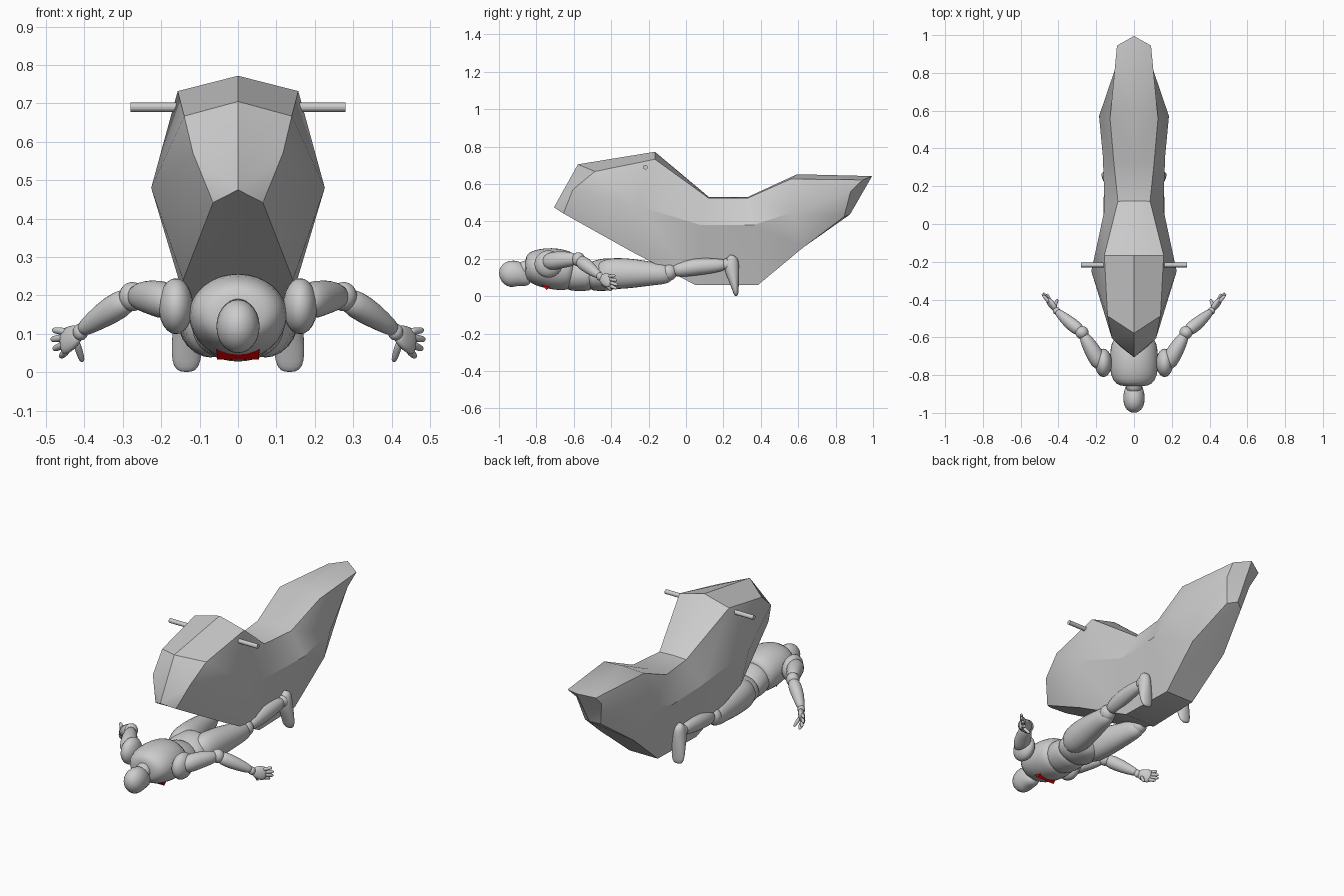
import bpy, bmesh, math
from mathutils import Vector


def finish(name, bm, mirror=False, subsurf=0, angle=35):
    bmesh.ops.recalc_face_normals(bm, faces=bm.faces)
    me = bpy.data.meshes.new(name)
    bm.to_mesh(me)
    bm.free()
    me.polygons.foreach_set("use_smooth", [True] * len(me.polygons))
    if not subsurf:
        me.set_sharp_from_angle(angle=math.radians(angle))
    ob = bpy.data.objects.new(name, me)
    bpy.context.collection.objects.link(ob)
    if mirror:
        m = ob.modifiers.new("mirror", 'MIRROR')
        m.use_mirror_merge = False
    if subsurf:
        s = ob.modifiers.new("smooth", 'SUBSURF')
        s.levels = s.render_levels = subsurf
    return ob


def tube(name, rings, mirror=True, sides=12):
    """Smooth limb through rings of (x, y, z, half width, half depth)."""
    bm = bmesh.new()
    pts = [Vector(r[:3]) for r in rings]
    loops = []
    for i, r in enumerate(rings):
        t = (pts[min(i + 1, len(pts) - 1)] - pts[max(i - 1, 0)]).normalized()
        u = Vector((1, 0, 0))
        u = (u - t * u.dot(t)).normalized()
        v = t.cross(u)
        loops.append([bm.verts.new(pts[i] + u * r[3] * math.cos(a) + v * r[4] * math.sin(a))
                      for a in (2 * math.pi * k / sides for k in range(sides))])
    for a, b in zip(loops, loops[1:]):
        for k in range(sides):
            j = (k + 1) % sides
            bm.faces.new((a[k], a[j], b[j], b[k]))
    bm.faces.new(loops[0])
    bm.faces.new(loops[-1])
    return finish(name, bm, mirror, 1)


def ball(name, loc, size, mirror=True):
    bm = bmesh.new()
    bmesh.ops.create_uvsphere(bm, u_segments=20, v_segments=12, radius=1)
    for v in bm.verts:
        v.co = Vector([c * s for c, s in zip(v.co, size)]) + Vector(loc)
    return finish(name, bm, mirror, angle=60)


# faceted hull: half sections of top, shoulder, side, lower, bottom
sections = [
    [(0, -.578, .705), (.14, -.487, .667), (.117, -.605, .57), (.065, -.655, .442), (0, -.706, .475)],
    [(0, -.166, .772), (.157, -.166, .732), (.226, -.25, .48), (.143, -.294, .24), (0, -.294, .245)],
    [(0, .123, .53), (.085, .12, .525), (.155, .08, .38), (.1, .05, .06), (0, .05, .06)],
    [(0, .33, .53), (.107, .33, .525), (.165, .36, .38), (.09, .385, .06), (0, .385, .06)],
    [(0, .594, .652), (.127, .56, .627), (.185, .571, .45), (.11, .626, .26), (0, .626, .26)],
    [(0, .995, .642), (.09, .945, .622), (.08, .88, .56), (.05, .845, .425), (0, .877, .437)],
]
bm = bmesh.new()
for sx in (1, -1):
    rows = [[bm.verts.new((sx * x, y, z)) for x, y, z in s] for s in sections]
    for a, b in zip(rows, rows[1:]):
        for k in range(4):
            bm.faces.new((a[k], a[k + 1], b[k + 1], b[k]))
    for e in (rows[0], rows[-1]):
        bm.faces.new((e[0], e[1], e[2], e[4]))
        bm.faces.new((e[2], e[3], e[4]))
bmesh.ops.remove_doubles(bm, verts=bm.verts, dist=1e-4)
finish("hull", bm, angle=30)

# handlebar
bpy.ops.mesh.primitive_cylinder_add(vertices=16, radius=.0125, depth=.56,
                                    location=(0, -.217, .69), rotation=(0, math.pi / 2, 0))
bpy.context.object.name = "handlebar"

# head, neck
tube("head", [(0, -1.0, .125, .012, .015), (0, -.985, .125, .042, .05), (0, -.95, .122, .059, .074),
              (0, -.91, .119, .06, .076), (0, -.875, .105, .053, .064), (0, -.845, .075, .035, .03),
              (0, -.835, .068, .015, .012)], False)
tube("neck", [(0, -.89, .14, .04, .042), (0, -.865, .145, .043, .045), (0, -.82, .15, .055, .055)], False)

# torso
tube("chest", [(0, -.86, .16, .05, .045), (0, -.85, .16, .1, .075), (0, -.8, .155, .128, .1),
               (0, -.73, .15, .132, .113), (0, -.66, .14, .128, .113), (0, -.61, .13, .115, .1),
               (0, -.6, .13, .08, .07)], False, 16)
tube("abdomen", [(0, -.66, .13, .09, .085), (0, -.6, .12, .108, .097), (0, -.53, .11, .106, .085),
                 (0, -.48, .105, .1, .075)], False, 16)
tube("pelvis", [(0, -.53, .105, .09, .06), (0, -.51, .105, .118, .08), (0, -.44, .115, .125, .09),
                (0, -.38, .12, .11, .088), (0, -.35, .12, .06, .05)], False, 16)

# red chest panel
bm = bmesh.new()
top = [(.058, -.80, .085), (.054, -.745, .033)]
vs = [bm.verts.new((s * x, y + d, z + d)) for d in (0, .03) for s, (x, y, z) in
      ((-1, top[0]), (1, top[0]), (1, top[1]), (-1, top[1]))]
bm.faces.new(vs[:4])
bm.faces.new(vs[4:])
for k in range(4):
    j = (k + 1) % 4
    bm.faces.new((vs[k], vs[j], vs[4 + j], vs[4 + k]))
panel = finish("chest_panel", bm)
red = bpy.data.materials.new("red")
red.diffuse_color = (.6, 0, 0, 1)
panel.data.materials.append(red)

# arms
ball("shoulder", (.162, -.735, .172), (.045, .075, .073))
tube("upper_arm", [(.165, -.76, .18, .03, .03), (.185, -.73, .185, .05, .053), (.22, -.67, .195, .045, .048),
                   (.255, -.61, .198, .036, .04), (.275, -.575, .197, .02, .022)])
ball("elbow", (.275, -.575, .197), (.035, .035, .038))
tube("forearm", [(.275, -.575, .195, .025, .03), (.305, -.55, .178, .038, .04), (.35, -.515, .15, .034, .036),
                 (.4, -.47, .115, .022, .024), (.41, -.46, .108, .014, .014)])
ball("wrist", (.41, -.46, .105), (.02, .02, .022))
tube("palm", [(.41, -.458, .103, .014, .02), (.428, -.435, .092, .018, .036),
              (.45, -.41, .08, .017, .04), (.46, -.4, .078, .01, .03)])
fingers = [((.452, -.41, .106), (.482, -.378, .11)), ((.456, -.405, .09), (.486, -.37, .085)),
           ((.454, -.402, .072), (.48, -.365, .06)), ((.446, -.405, .056), (.462, -.37, .04)),
           ((.42, -.435, .075), (.405, -.4, .028))]
for i, (a, b) in enumerate(fingers):
    a, b = Vector(a), Vector(b)
    tube(f"finger_{i + 1}", [(*a.lerp(b, f), r, r) for f, r in
                             ((-.1, .008), (.1, .011), (.6, .01), (.93, .008), (1, .003))], sides=8)

# legs
tube("thigh", [(.06, -.48, .115, .03, .04), (.065, -.45, .117, .07, .08), (.07, -.38, .122, .078, .09),
               (.085, -.27, .122, .072, .08), (.1, -.16, .12, .056, .062), (.108, -.09, .118, .048, .054),
               (.11, -.07, .12, .02, .025)])
ball("knee", (.11, -.09, .128), (.044, .042, .045))
tube("shin", [(.11, -.07, .133, .025, .025), (.112, -.05, .14, .042, .042), (.118, .05, .158, .048, .05),
              (.125, .14, .163, .038, .042), (.13, .2, .168, .028, .033), (.13, .22, .17, .016, .018)])
ball("ankle", (.13, .222, .17), (.03, .033, .033))
tube("foot", [(.13, .26, .216, .015, .015), (.13, .25, .205, .03, .033), (.131, .24, .165, .036, .045),
              (.132, .253, .105, .04, .034), (.134, .262, .05, .042, .021), (.135, .268, .012, .035, .014),
              (.135, .269, .0, .015, .006)])
